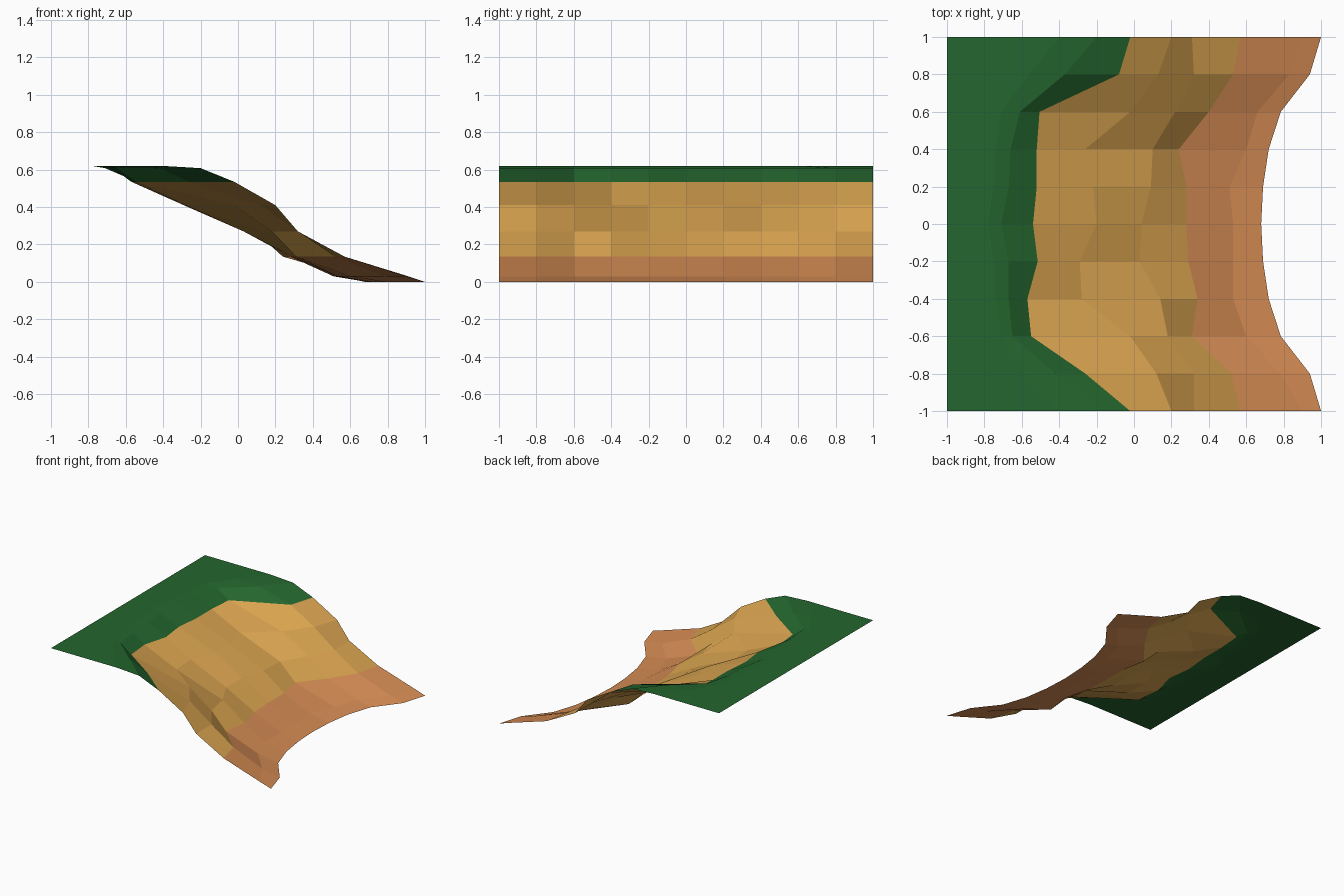
import bpy, bmesh


def material(name, rgb):
    def lin(c):
        c /= 255
        return c / 12.92 if c <= 0.04045 else ((c + 0.055) / 1.055) ** 2.4
    m = bpy.data.materials.new(name)
    m.diffuse_color = (*[lin(c) for c in rgb], 1)
    return m


# Contours of the hillside: height, then x at y = -1 ... 1 in steps of 0.2
contours = [
    (0.62, [-1.0] * 11),
    (0.62, [-.40, -.58, -.71, -.74, -.75, -.78, -.75, -.74, -.71, -.56, -.40]),
    (0.608, [-.20, -.42, -.65, -.67, -.67, -.71, -.67, -.66, -.61, -.37, -.20]),
    (0.535, [-.02, -.26, -.55, -.57, -.515, -.54, -.52, -.52, -.505, -.08, -.02]),
    (0.41, [.20, .12, -.02, -.28, -.29, -.20, -.22, -.26, -.02, .13, .20]),
    (0.27, [.32, .32, .18, .14, .03, .04, .09, .10, .22, .32, .31]),
    (0.135, [.57, .52, .31, .34, .29, .28, .28, .24, .40, .53, .57]),
    (0.03, [.90, .78, .60, .53, .53, .53, .51, .60, .66, .83, .91]),
    (0.0, [1.0, .94, .785, .72, .69, .68, .69, .72, .785, .94, 1.0]),
]

# Skin the contours into one open, faceted sheet
bm = bmesh.new()
rows = [[bm.verts.new((x, -1 + 0.2 * i, z)) for i, x in enumerate(xs)]
        for z, xs in contours]
for k, (a, b) in enumerate(zip(rows, rows[1:])):
    for i in range(10):
        f = bm.faces.new((a[i], b[i], b[i + 1], a[i + 1]))
        # grass on top, sand on the slope, clay at the foot
        f.material_index = 0 if k < 3 else 1 if k < 6 else 2

mesh = bpy.data.meshes.new("hillside")
bm.to_mesh(mesh)
bm.free()
for m in (material("grass green", (36, 102, 46)),
          material("sand tan", (218, 164, 80)),
          material("clay orange", (212, 139, 83))):
    mesh.materials.append(m)
bpy.context.collection.objects.link(bpy.data.objects.new("hillside", mesh))
